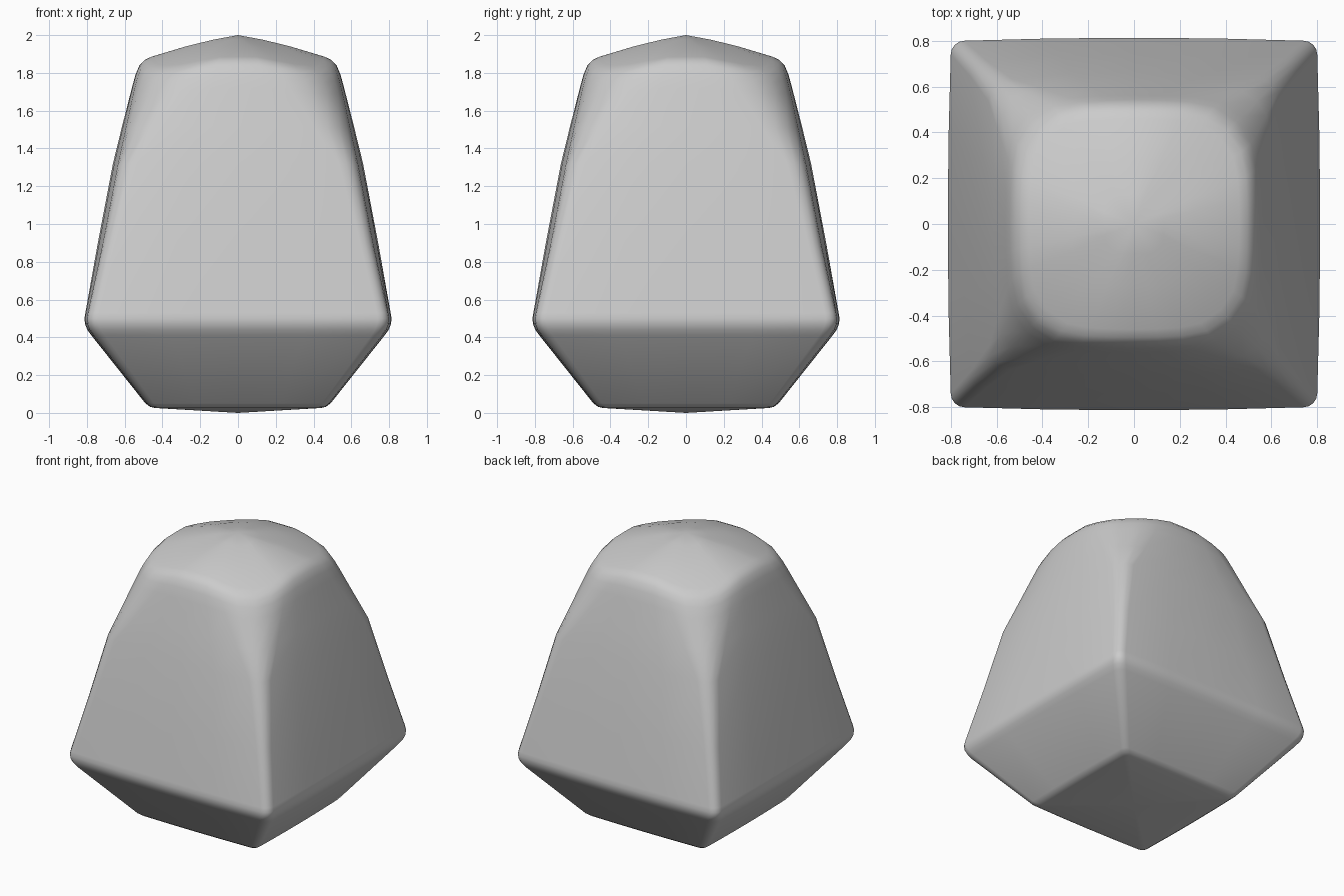
import bpy, bmesh, math

if "Cube" in bpy.data.objects:
    bpy.data.objects.remove(bpy.data.objects["Cube"])

# Cross-sections: height, half width at mid side, half width at corner, corner radius, corner drop
SECTIONS = [
    (0.026, 0.44, 0.435, 0.03, 0),
    (0.032, 0.465, 0.46, 0.04, 0),
    (0.05, 0.49, 0.483, 0.04, 0),
    (0.41, 0.776, 0.765, 0.06, 0),
    (0.44, 0.798, 0.785, 0.06, 0),
    (0.47, 0.81, 0.797, 0.06, 0),
    (0.50, 0.813, 0.80, 0.06, 0),
    (0.53, 0.808, 0.795, 0.06, 0),
    (0.90, 0.742, 0.715, 0.07, 0),
    (1.32, 0.662, 0.635, 0.10, 0),
    (1.52, 0.613, 0.592, 0.19, 0.01),
    (1.72, 0.562, 0.550, 0.27, 0.03),
    (1.79, 0.543, 0.533, 0.29, 0.04),
    (1.84, 0.522, 0.514, 0.29, 0.05),
    (1.868, 0.495, 0.488, 0.28, 0.05),
    (1.885, 0.46, 0.453, 0.26, 0.045),
    (1.942, 0.27, 0.27, 0.15, 0.02),
    (1.976, 0.13, 0.13, 0.08, 0.008),
]
ARC = 4


def ring(bm, z, w, s, r, drop):
    """One bulged rounded square; corners sit slightly lower."""
    quarter = [(w, 0, 0), ((w + s) / 2 + (w - s) * 0.25, (s - r) / 2, 0)]
    for i in range(ARC + 1):
        a = math.pi / 2 * i / ARC
        quarter.append((s - r + r * math.cos(a), s - r + r * math.sin(a),
                        drop * (0.4 + 0.6 * math.sin(2 * a))))
    quarter.append(((s - r) / 2, (w + s) / 2 + (w - s) * 0.25, 0))
    verts = []
    for _ in range(4):
        verts += [bm.verts.new((x, y, z - d)) for x, y, d in quarter]
        quarter = [(-y, x, d) for x, y, d in quarter]
    return verts


# Tapered stone-like body
bm = bmesh.new()
rings = [ring(bm, *sec) for sec in SECTIONS]
n = len(rings[0])
for lo, hi in zip(rings, rings[1:]):
    for i in range(n):
        j = (i + 1) % n
        bm.faces.new((lo[i], lo[j], hi[j], hi[i]))

# Shallow convex caps
base = bm.verts.new((0, 0, 0.0))
tip = bm.verts.new((0, 0, 2.0))
for i in range(n):
    j = (i + 1) % n
    bm.faces.new((base, rings[0][j], rings[0][i]))
    bm.faces.new((tip, rings[-1][i], rings[-1][j]))
bmesh.ops.recalc_face_normals(bm, faces=bm.faces)

mesh = bpy.data.meshes.new("body")
bm.to_mesh(mesh)
bm.free()
body = bpy.data.objects.new("body", mesh)
bpy.context.collection.objects.link(body)
bpy.context.view_layer.objects.active = body
body.select_set(True)
bpy.ops.object.shade_smooth_by_angle(angle=math.radians(40))
